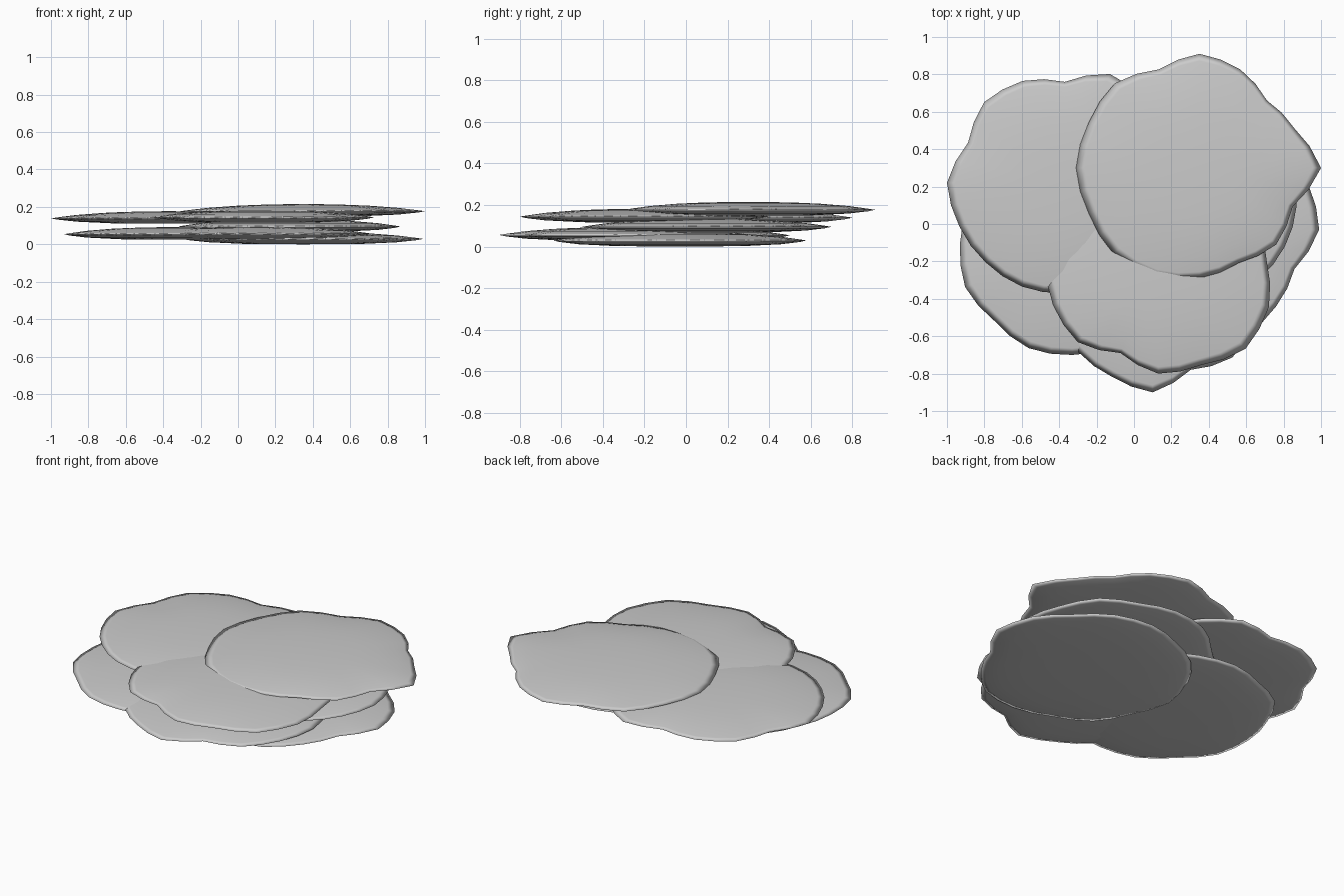
import bpy, bmesh
from math import cos, sin, pi

if "Cube" in bpy.data.objects:
    bpy.data.objects.remove(bpy.data.objects["Cube"])

SEGS = 32
# lens cross-section: (fraction of rim radius, height relative to the rim)
PROFILE = [(0.2, 0.037), (0.4, 0.034), (0.58, 0.029), (0.8, 0.018), (0.94, 0.006),
           (1.0, 0.0), (0.95, -0.007), (0.8, -0.018), (0.5, -0.027)]


def leaf_pad(name, x, y, z, radii):
    """Thin lens-shaped pad with an irregular rim; radii in hundredths, every 22.5 degrees."""
    mean = sum(radii) / len(radii)
    bm = bmesh.new()
    rings = []
    for f, h in PROFILE:
        ring = []
        for i in range(SEGS):
            a = 2 * pi * i / SEGS
            k = i // 2
            r = radii[k] if i % 2 == 0 else (radii[k] + radii[(k + 1) % len(radii)]) / 2
            r = (mean + (r - mean) * f * f) * f / 100    # rim wobble fades inward
            ring.append(bm.verts.new((x + r * cos(a), y + r * sin(a), z + h)))
        rings.append(ring)
    for lo, hi in zip(rings, rings[1:]):
        for i in range(SEGS):
            j = (i + 1) % SEGS
            bm.faces.new((lo[i], hi[i], hi[j], lo[j]))
    # centre fans
    for ring, h in ((rings[0], 0.038), (rings[-1], -0.029)):
        c = bm.verts.new((x, y, z + h))
        for i in range(SEGS):
            bm.faces.new((c, ring[i], ring[(i + 1) % SEGS]))
    bmesh.ops.recalc_face_normals(bm, faces=bm.faces)
    for face in bm.faces:
        face.smooth = True
    me = bpy.data.meshes.new(name)
    bm.to_mesh(me)
    bm.free()
    bpy.context.collection.objects.link(bpy.data.objects.new(name, me))


# lower layer
leaf_pad("bottom_pad", 0.35, -0.03, 0.029,
         [64, 63, 59, 61, 61, 59, 61, 62, 65, 61, 62, 59, 61, 62, 58, 55])
leaf_pad("lower_left_pad", -0.33, -0.10, 0.054,
         [60, 58, 61, 60, 60, 58, 61, 59, 60, 62, 59, 61, 60, 60, 58, 61])
leaf_pad("lower_front_pad", 0.10, -0.29, 0.056,
         [62, 60, 58, 61, 60, 58, 60, 61, 59, 60, 56, 57, 61, 53, 60, 61])
leaf_pad("middle_pad", 0.27, 0.10, 0.095,
         [60, 59, 61, 58, 60, 60, 58, 61, 59, 58, 60, 59, 60, 58, 56, 58])
# upper layer
leaf_pad("upper_left_pad", -0.37, 0.22, 0.139,
         [60, 59, 62, 63, 54, 59, 61, 56, 63, 61, 60, 60, 59, 56, 55, 58])
leaf_pad("upper_front_pad", 0.13, -0.20, 0.144,
         [58, 57, 58, 60, 60, 58, 58, 58, 60, 61, 61, 53, 60, 60, 66, 64])
leaf_pad("top_pad", 0.35, 0.30, 0.177,
         [65, 55, 51, 57, 61, 57, 64, 64, 66, 64, 65, 63, 59, 55, 58, 54])
